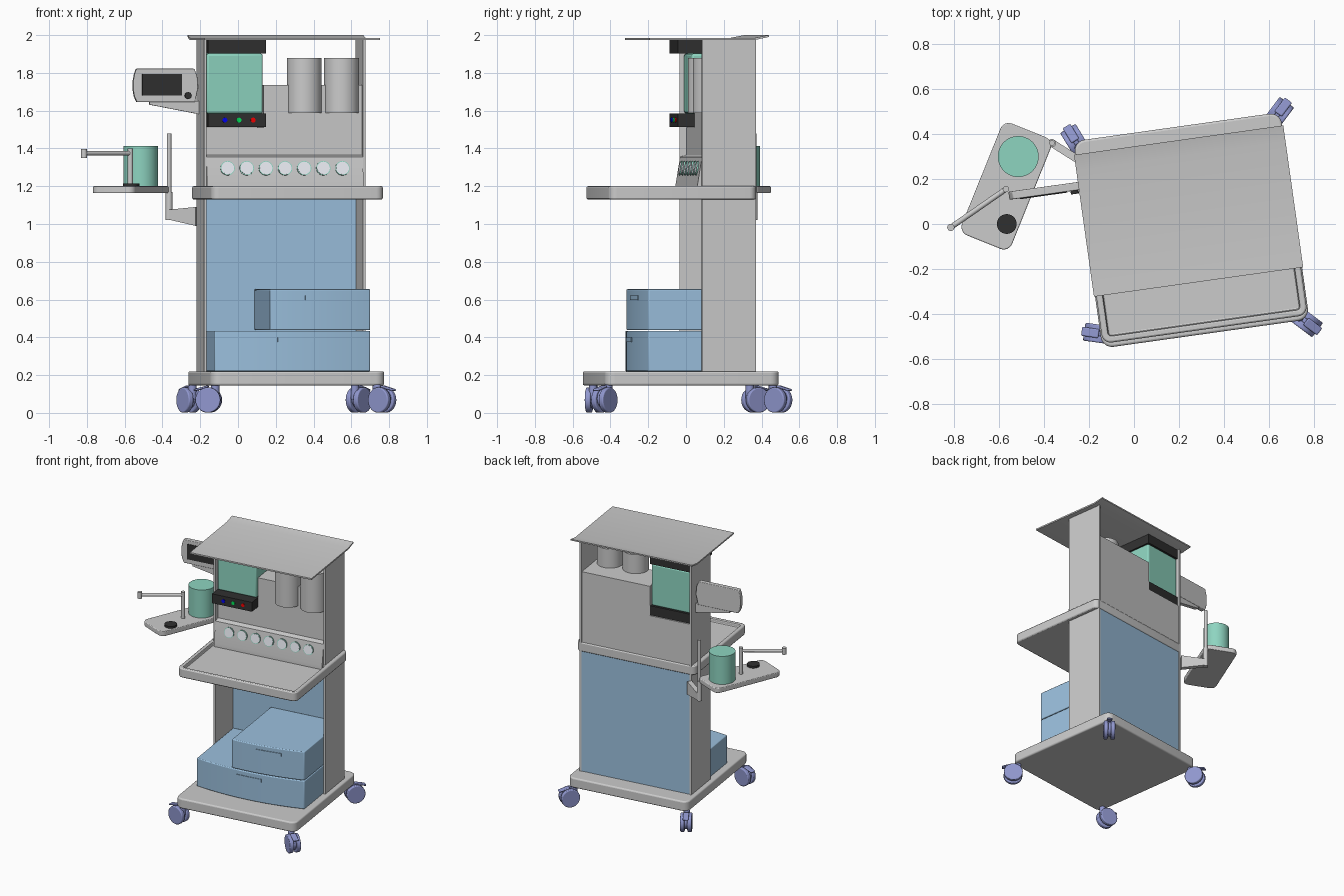
import bpy, bmesh, math
from mathutils import Matrix, Vector

if "Cube" in bpy.data.objects:
    bpy.data.objects.remove(bpy.data.objects["Cube"])

# Cart frame: everything on the body is turned 8 degrees about z
CART = Matrix.Translation((0.255, -0.028, 0)) @ Matrix.Rotation(math.radians(8), 4, 'Z')
WORLD = Matrix.Identity(4)


def material(name, rgb):
    m = bpy.data.materials.new(name)
    m.diffuse_color = (*rgb, 1)
    m.use_nodes = True
    m.node_tree.nodes["Principled BSDF"].inputs["Base Color"].default_value = m.diffuse_color
    return m


BLUE = material("blue", (0.33, 0.53, 0.73))
TEAL = material("teal", (0.27, 0.66, 0.53))
BLACK = material("black", (0.03, 0.03, 0.03))
VIOLET = material("violet", (0.28, 0.31, 0.62))
WHITE = material("white", (0.82, 0.84, 0.9))
LAMPS = [material("lamp_blue", (0, 0, 0.9)), material("lamp_green", (0, 0.8, 0.1)),
         material("lamp_red", (0.9, 0, 0))]


def finish(name, bm, mat=None, frame=CART, bevel=0):
    bmesh.ops.recalc_face_normals(bm, faces=bm.faces)
    me = bpy.data.meshes.new(name)
    bm.to_mesh(me)
    bm.free()
    ob = bpy.data.objects.new(name, me)
    bpy.context.collection.objects.link(ob)
    ob.matrix_world = frame
    if mat:
        me.materials.append(mat)
    if bevel:
        b = ob.modifiers.new("bevel", 'BEVEL')
        b.width, b.segments, b.limit_method = bevel, 3, 'ANGLE'
        b.angle_limit = math.radians(50)
    return ob


def prism(name, pts, lo, hi, axis='z', mat=None, frame=CART, bevel=0):
    """Extrude a 2D outline along an axis."""
    put = {'z': lambda a, b, h: (a, b, h), 'y': lambda a, b, h: (a, h, b),
           'x': lambda a, b, h: (h, a, b)}[axis]
    bm = bmesh.new()
    low = [bm.verts.new(put(a, b, lo)) for a, b in pts]
    top = [bm.verts.new(put(a, b, hi)) for a, b in pts]
    bm.faces.new(low)
    bm.faces.new(top)
    for i in range(len(pts)):
        j = (i + 1) % len(pts)
        bm.faces.new((low[i], low[j], top[j], top[i]))
    return finish(name, bm, mat, frame, bevel)


def rect(x0, x1, y0, y1, r=0):
    """Rectangle outline with optional round corners."""
    if not r:
        return [(x0, y0), (x1, y0), (x1, y1), (x0, y1)]
    out = []
    for k, (cx, cy) in enumerate([(x1 - r, y1 - r), (x0 + r, y1 - r), (x0 + r, y0 + r), (x1 - r, y0 + r)]):
        for i in range(7):
            a = math.pi / 2 * (k + i / 6)
            out.append((cx + r * math.cos(a), cy + r * math.sin(a)))
    return out


def box(name, x, y, z, mat=None, frame=CART, bevel=0):
    return prism(name, rect(*x, *y), *z, 'z', mat, frame, bevel)


def add_cyl(bm, p0, p1, r, seg=32):
    p0, p1 = Vector(p0), Vector(p1)
    d = p1 - p0
    mat = Matrix.Translation((p0 + p1) / 2) @ d.to_track_quat('Z', 'Y').to_matrix().to_4x4()
    bmesh.ops.create_cone(bm, cap_ends=True, segments=seg, radius1=r, radius2=r, depth=d.length, matrix=mat)


def cyl(name, p0, p1, r, mat=None, frame=CART, seg=32, bevel=0):
    bm = bmesh.new()
    add_cyl(bm, p0, p1, r, seg)
    return finish(name, bm, mat, frame, bevel)


# Base and side panels
prism("base", rect(-0.465, 0.465, -0.465, 0.465, 0.05), 0.145, 0.22, bevel=0.01)
for side, s in (("left", -1), ("right", 1)):
    box(side + "_panel", sorted((s * 0.418, s * 0.432)), (0.053, 0.343), (0.215, 1.978))
box("lower_back_panel", (-0.418, 0.418), (0.322, 0.338), (0.22, 1.135), BLUE)

# Roof with a raised rear lip
prism("roof", [(-0.232, 1.974), (0.33, 1.974), (0.405, 1.99), (0.405, 2.0), (0.33, 1.985), (-0.232, 1.985)],
      -0.47, 0.47, 'x')


# Bowed drawers and their handles
def bow(u):
    return -0.232 - 0.045 * (1 - (u / 0.42) ** 2)


def span(a, b, n=16):
    return [a + (b - a) * i / n for i in range(n + 1)]


for name, u0, z0, z1, hu, hz in (("lower_drawer", -0.417, 0.22, 0.434, 0.01, 0.388),
                                 ("upper_drawer", -0.125, 0.438, 0.655, 0.157, 0.61)):
    front = [(u, bow(u)) for u in span(u0, 0.417)]
    prism(name, front + [(0.417, 0.32), (u0, 0.32)], z0, z1, 'z', BLUE, bevel=0.006)
    us = span(hu - 0.094, hu + 0.094, 6)
    prism(name + "_handle", [(u, bow(u) - 0.005) for u in us] + [(u, bow(u) + 0.01) for u in us[::-1]],
          hz - 0.012, hz + 0.012, 'z', BLUE)

# Worktop with a recessed tray
top = prism("worktop", rect(-0.46, 0.46, -0.445, 0.343, 0.04), 1.13, 1.2)
cutter = prism("worktop_cutter", rect(-0.43, 0.43, -0.415, 0.045, 0.015), 1.172, 1.3)
cutter.hide_render = True
cutter.hide_viewport = True
cut = top.modifiers.new("recess", 'BOOLEAN')
cut.object, cut.operation, cut.solver = cutter, 'DIFFERENCE', 'EXACT'
b = top.modifiers.new("bevel", 'BEVEL')
b.width, b.segments, b.limit_method, b.angle_limit = 0.008, 2, 'ANGLE', math.radians(50)

# Sloped console and the housing behind it
prism("console", [(0.03, 1.172), (0.03, 1.2), (0.055, 1.355), (0.09, 1.366), (0.09, 1.512), (0.336, 1.512),
                  (0.336, 1.172)], -0.418, 0.418, 'x')
box("rear_housing", (-0.108, 0.418), (0.09, 0.336), (1.512, 1.735))

# Row of seven gauges
n = Vector((0, -0.988, 0.154))
for i in range(7):
    p = Vector((-0.307 + i * 0.614 / 6, 0.0448, 1.295))
    cyl("gauge_rim_%d" % (i + 1), p - n * 0.01, p + n * 0.006, 0.038, TEAL)
    cyl("gauge_face_%d" % (i + 1), p, p + n * 0.008, 0.034, WHITE)

# Teal module between black caps, with lamps
box("module_base", (-0.417, -0.108), (0.0, 0.33), (1.514, 1.585), BLACK)
box("module_cap", (-0.417, -0.108), (0.0, 0.33), (1.902, 1.973), BLACK)
box("module_body", (-0.415, -0.113), (0.075, 0.322), (1.585, 1.902), TEAL, bevel=0.012)
for u, mat in zip((-0.328, -0.2525, -0.177), LAMPS):
    cyl(mat.name, (u, 0.01, 1.55), (u, -0.006, 1.55), 0.013, mat, seg=20)

# Pair of canisters
for name, u in (("left_canister", 0.113), ("right_canister", 0.312)):
    cyl(name, (u, 0.115, 1.587), (u, 0.115, 1.88), 0.092, seg=48)

# Monitor on the left side
prism("monitor", [(-0.762, 1.645), (-0.776, 1.675), (-0.782, 1.71), (-0.782, 1.757), (-0.776, 1.79),
                  (-0.765, 1.822), (-0.455, 1.822), (-0.44, 1.78), (-0.436, 1.72), (-0.452, 1.645)],
      0.247, 0.283, 'y', bevel=0.005)
prism("monitor_bracket", [(-0.695, 1.632), (-0.432, 1.582), (-0.432, 1.65), (-0.695, 1.65)], 0.25, 0.28, 'y')
box("monitor_screen", (-0.735, -0.523), (0.243, 0.26), (1.68, 1.795), BLACK)
cyl("monitor_knob", (-0.49, 0.25, 1.68), (-0.49, 0.232, 1.68), 0.018, BLACK, seg=24)

# Side arm: wedge bracket, post and shelf
arm_dir = math.atan2(0.36 - 0.265, -0.365 + 0.215)
ARM = Matrix.Translation((-0.215, 0.265, 0)) @ Matrix.Rotation(arm_dir, 4, 'Z')
prism("arm_bracket", [(0, 0.99), (0.178, 1.025), (0.178, 1.075), (0, 1.09)], -0.017, 0.017, 'y', None, ARM)
cyl("arm_joint", (-0.365, 0.36, 1.02), (-0.365, 0.36, 1.17), 0.018, None, WORLD, 24)
cyl("arm_post", (-0.365, 0.36, 1.1), (-0.365, 0.36, 1.48), 0.012, None, WORLD, 20)
SHELF = Matrix.Translation((-0.568, 0.168, 0)) @ Matrix.Rotation(math.atan2(0.927, 0.374), 4, 'Z')
prism("side_shelf", rect(-0.268, 0.268, -0.12, 0.12, 0.04), 1.163, 1.2, 'z', None, SHELF, 0.005)
cyl("shelf_canister", (-0.515, 0.3, 1.2), (-0.515, 0.3, 1.413), 0.091, TEAL, WORLD, 48)
cyl("shelf_pad", (-0.566, 0, 1.2), (-0.566, 0, 1.215), 0.044, BLACK, WORLD)
cyl("swing_post", (-0.57, 0.155, 1.2), (-0.57, 0.155, 1.4), 0.014, None, WORLD, 20)
cyl("swing_arm", (-0.57, 0.155, 1.375), (-0.815, -0.015, 1.375), 0.012, None, WORLD, 20)
cyl("swing_end", (-0.815, -0.015, 1.35), (-0.815, -0.015, 1.398), 0.016, None, WORLD, 20)

# Casters: twin wheels, centre body, stem and brake tab
for name, x, y, ang in (("front_left", -0.155, -0.488, 172), ("front_right", 0.763, -0.432, -37),
                        ("back_left", -0.26, 0.368, 121), ("back_right", 0.64, 0.488, 53)):
    bm = bmesh.new()
    for s in (-1, 1):
        add_cyl(bm, (0, s * 0.01, 0.068), (0, s * 0.04, 0.068), 0.067)
    add_cyl(bm, (0, -0.012, 0.075), (0, 0.012, 0.075), 0.052)
    add_cyl(bm, (-0.035, 0, 0.07), (-0.035, 0, 0.15), 0.022, 20)
    bmesh.ops.create_cube(bm, size=1, matrix=Matrix.Translation((0.04, 0, 0.13)) @
                          Matrix.Rotation(math.radians(15), 4, 'Y') @ Matrix.Diagonal((0.08, 0.04, 0.012, 1)))
    frame = Matrix.Translation((x, y, 0)) @ Matrix.Rotation(math.radians(ang), 4, 'Z')
    finish(name + "_caster", bm, VIOLET, frame, 0.006)

# Smooth shading on round parts, sharp edges kept
for ob in bpy.data.objects:
    if ob != cutter:
        ob.select_set(True)
        bpy.context.view_layer.objects.active = ob
bpy.ops.object.shade_smooth_by_angle()
